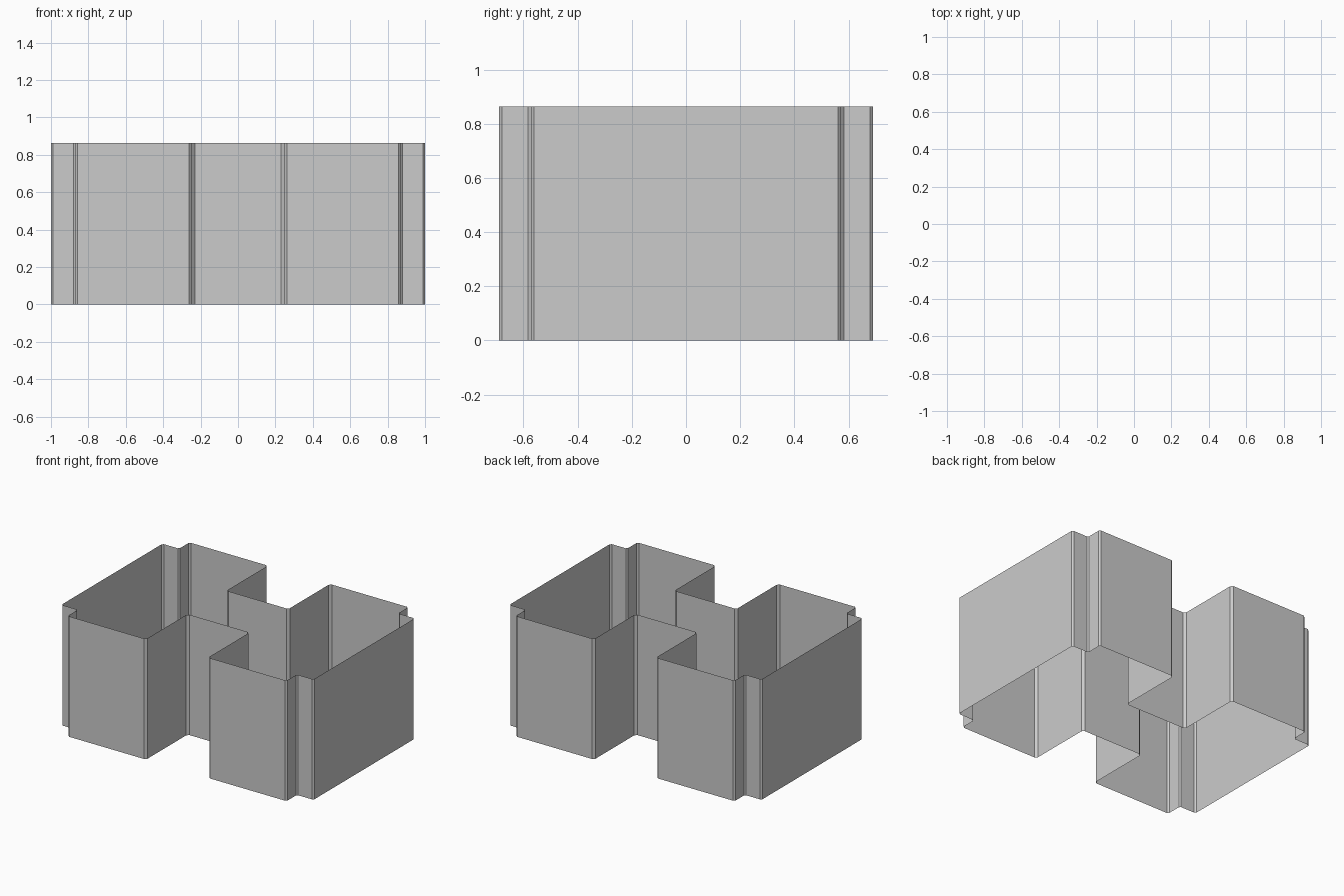
import bpy, bmesh
from mathutils import Vector

if "Cube" in bpy.data.objects:
    bpy.data.objects.remove(bpy.data.objects["Cube"])

HEIGHT = 0.863

# One quarter of the H-shaped plan: x, y, corner chamfer
quarter = [(1.0, 0.573, 0.011), (0.868, 0.573, 0.011), (0.868, 0.69, 0.011),
           (0.246, 0.69, 0.015), (0.246, 0.22, 0.015)]


def mirrored(sx, sy):
    pts = [(x * sx, y * sy, c) for x, y, c in quarter]
    return pts if sx * sy > 0 else pts[::-1]


# Full counter-clockwise plan from the four mirrored quarters
plan = mirrored(1, 1) + mirrored(-1, 1) + mirrored(-1, -1) + mirrored(1, -1)


def chamfered(points):
    out = []
    for i, (x, y, c) in enumerate(points):
        p = Vector((x, y, 0))
        prev = Vector((*points[i - 1][:2], 0))
        nxt = Vector((*points[(i + 1) % len(points)][:2], 0))
        out.append(p + (prev - p).normalized() * c)
        out.append(p + (nxt - p).normalized() * c)
    return out


# Thin perimeter wall, open at top and bottom
bm = bmesh.new()
ring = chamfered(plan)
low = [bm.verts.new(p) for p in ring]
high = [bm.verts.new(p + Vector((0, 0, HEIGHT))) for p in ring]
n = len(ring)
for i in range(n):
    j = (i + 1) % n
    bm.faces.new((low[i], low[j], high[j], high[i]))
mesh = bpy.data.meshes.new("perimeter_wall")
bm.to_mesh(mesh)
bm.free()
wall = bpy.data.objects.new("perimeter_wall", mesh)
bpy.context.collection.objects.link(wall)
